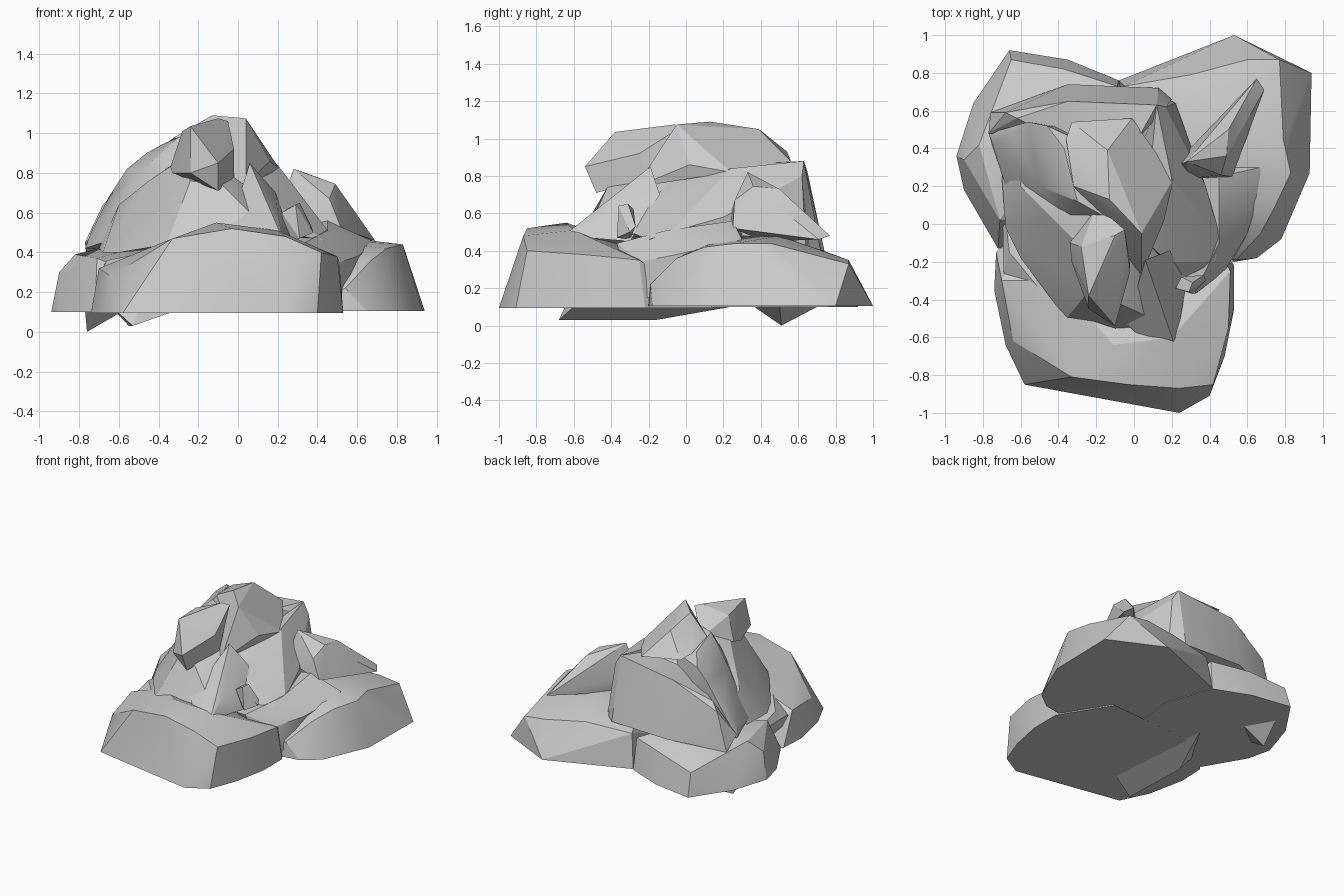
import bpy, bmesh, math


def rock(name, pts):
    """Faceted boulder: convex hull around a few corner points."""
    bm = bmesh.new()
    for p in pts:
        bm.verts.new(p)
    bmesh.ops.convex_hull(bm, input=bm.verts)
    loose = [v for v in bm.verts if not v.link_faces]
    bmesh.ops.delete(bm, geom=loose, context='VERTS')
    bmesh.ops.dissolve_limit(bm, angle_limit=math.radians(4), verts=bm.verts, edges=bm.edges)
    bmesh.ops.recalc_face_normals(bm, faces=bm.faces)
    me = bpy.data.meshes.new(name)
    bm.to_mesh(me)
    bm.free()
    ob = bpy.data.objects.new(name, me)
    bpy.context.collection.objects.link(ob)
    bpy.context.view_layer.objects.active = ob
    ob.select_set(True)
    bpy.ops.object.shade_smooth_by_angle(angle=math.radians(22))
    ob.select_set(False)
    return ob


def base(outline, z=0.1):
    return [(x, y, z) for x, y in outline]


# Wide slab at the front
rock("front_slab", base([(-.73, -.15), (-.74, -.35), (-.68, -.64), (-.58, -.85), (.24, -1),
                         (.40, -.91), (.48, -.7), (.53, -.45), (.53, -.22), (.3, .15), (-.5, .1)], .095) + [
    (-.33, -.81, .47), (-.03, -.85, .52), (.24, -.87, .48), (.42, -.85, .40), (.50, -.55, .38),
    (.51, -.25, .35), (-.11, -.64, .55), (.2, -.6, .51), (-.64, -.62, .28), (-.70, -.3, .32), (-.4, -.3, .43)])

# Slab at the back right
rock("back_right_slab", base([(.53, -.2), (.65, -.18), (.78, -.08), (.93, .27),
                              (.94, .8), (.53, 1), (.26, .87), (-.08, .76), (0, .05), (.3, -.15)], .105) + [
    (.54, -.19, .22), (.67, -.05, .36), (.75, .1, .42), (.83, .27, .44), (.79, .45, .44), (.77, .87, .33),
    (.60, .87, .35), (.30, .79, .38), (-.05, .73, .36), (.5, .5, .48), (.2, .2, .48)])

# Slab at the back left
rock("back_left_slab", base([(-.94, .36), (-.85, .64), (-.66, .92), (-.35, .87), (-.08, .76),
                             (.05, .4), (0, 0), (-.72, -.13), (-.9, .18)]) + [
    (-.90, .34, .30), (-.82, .42, .39), (-.65, .87, .27), (-.37, .82, .32), (-.09, .73, .34),
    (-.71, .02, .37), (-.70, .4, .42), (-.4, .5, .46)])

# Points of buried rocks showing under the slabs
rock("buried_rock_left", [(-.66, -.15, .36), (-.70, .2, .30), (-.53, -.68, .03), (-.66, -.6, .15),
                          (-.55, -.16, .03), (-.33, -.6, .1), (-.4, .24, .1), (-.37, -.5, .42),
                          (-.3, .1, .3), (-.69, -.25, .3)])
rock("buried_rock_back", [(-.76, .51, 0), (-.77, .35, .11), (-.70, .72, .11), (-.57, .5, .11)])

# Main mound: broad body, back slab and ribs
rock("mound_body", [(-.70, .25, .42), (-.68, -.02, .40), (-.6, -.18, .40), (-.36, -.5, .44), (-.1, -.56, .5),
                    (.2, -.55, .46), (.3, -.2, .5), (.3, .3, .5), (-.1, .5, .5), (-.6, .45, .55),
                    (-.38, -.25, .66), (-.24, -.36, .76), (-.08, -.42, .74), (.05, -.3, .72),
                    (-.6, .2, .64), (-.45, .05, .76), (-.3, -.1, .86), (-.2, .1, .93), (.1, 0, .76)])
rock("mound_left_rib", [(-.77, .48, .42), (-.74, .43, .5), (-.65, .48, .68), (-.56, .54, .82), (-.46, .52, .90),
                        (-.37, .40, .95), (-.30, .12, .98), (-.12, .02, .95), (-.14, -.06, .8),
                        (-.35, .02, .78), (-.68, .2, .45), (-.5, .2, .8), (-.2, .4, .9), (-.3, .5, .4)])
rock("mound_back_slab", [(-.77, .48, .45), (-.76, .59, .35), (-.35, .74, .4), (.13, .72, .4), (.20, .66, .4),
                         (.12, .63, .88), (-.35, .65, .82), (-.68, .59, .64), (-.62, .56, .70),
                         (.02, .45, .87), (-.3, .4, .8), (.17, .62, .8)])
rock("mound_right_slab", [(.12, .63, .88), (.10, .70, .5), (.17, .62, .80), (.22, .64, .42), (.20, .24, .84),
                          (.05, -.08, .77), (.46, -.08, .5), (.43, -.2, .46), (.23, -.3, .5), (.18, -.2, .66),
                          (.33, .3, .62), (.38, .2, .58), (0, .3, .6)])

# Crown
rock("crown_back", [(-.33, .54, .93), (-.01, .56, .88), (-.14, .39, 1.05), (-.13, .13, 1.09), (.04, -.05, 1.075),
                    (.21, .24, .82), (.04, -.27, .74), (-.1, -.1, .8), (-.32, .2, .98), (-.36, .45, .95), (.16, .02, .86)])
rock("crown_front", [(-.34, -.1, .83), (-.28, -.12, 1.01), (-.24, -.38, 1.035), (-.10, -.06, 1.075),
                     (-.05, -.03, 1.06), (-.02, -.2, .78), (-.02, -.25, .92), (-.10, -.54, .85),
                     (-.24, -.45, .80), (-.10, -.48, .71), (-.33, -.2, .80), (-.2, .1, .9)])

# Front spike
rock("front_spike", [(.06, -.19, .85), (.05, -.22, .70), (.19, -.14, .70), (.22, -.655, .48), (.08, -.64, .48),
                     (-.04, -.53, .54), (.28, -.3, .45), (.2, -.45, .6), (0, -.3, .5)])

# Small chips on the right
rock("small_chip", [(.22, -.34, .60), (.29, -.36, .64), (.31, -.31, .65), (.38, -.30, .50),
                    (.31, -.37, .47), (.24, -.30, .46), (.37, -.27, .53), (.25, -.28, .62)])
rock("right_boulder", [(.28, .33, .82), (.28, .24, .60), (.52, .25, .52), (.46, .26, .67),
                       (.49, .36, .745), (.50, .50, .73), (.34, .35, .80), (.65, .77, .48), (.69, .71, .46),
                       (.53, .36, .6), (.2, .3, .6), (.35, .42, .45)])
rock("right_ledge", [(.67, .30, .46), (.67, .18, .43), (.60, -.05, .38), (.48, -.25, .34), (.32, -.37, .44),
                     (.45, -.1, .51), (.45, .25, .56), (.2, .3, .5), (.2, -.3, .4),
                     (.62, .25, .15), (.52, -.2, .15), (.45, -.3, .15), (.2, 0, .15)])
